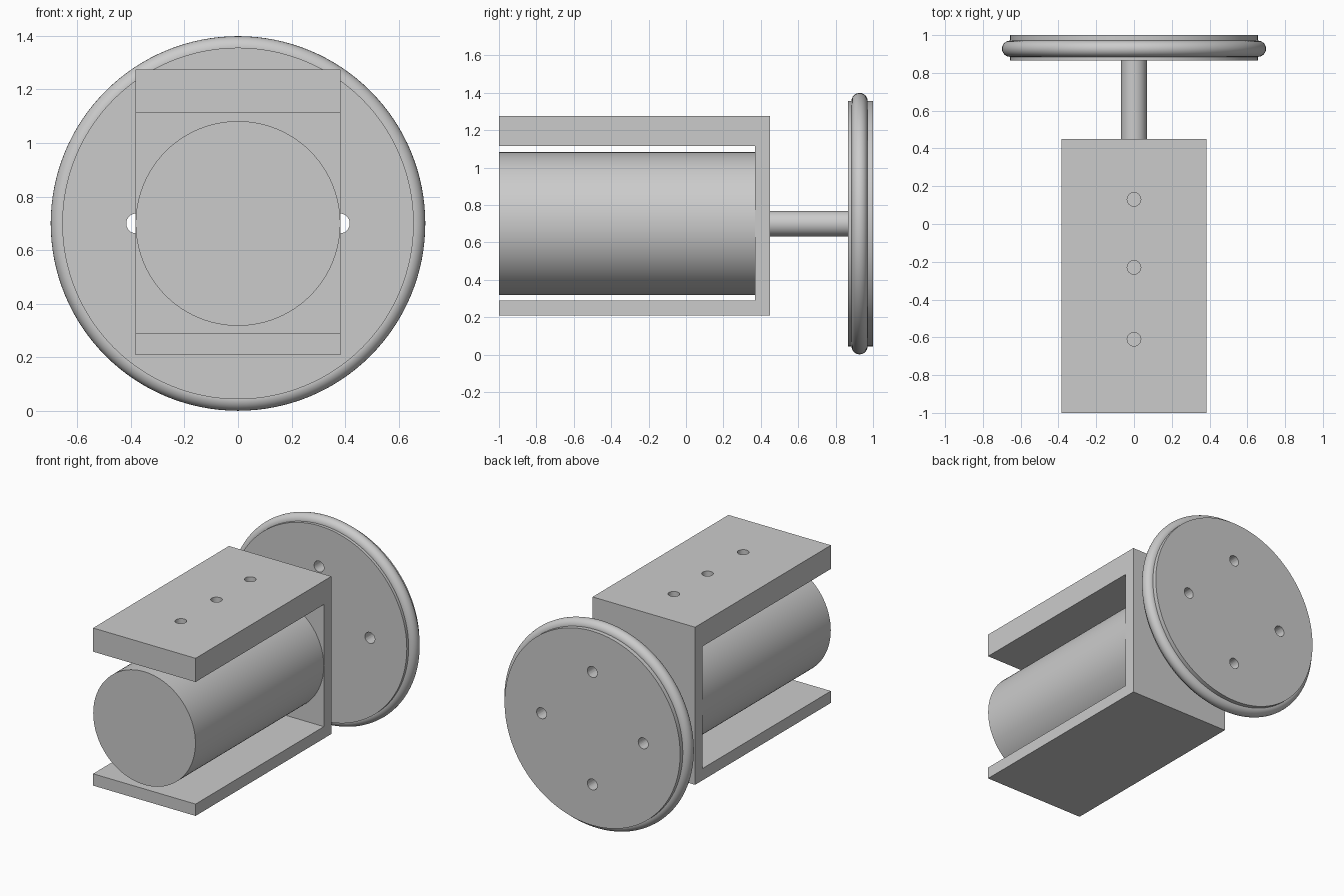
import bpy, bmesh
from math import radians, pi, cos, sin
from mathutils import Matrix, Vector

if "Cube" in bpy.data.objects:
    bpy.data.objects.remove(bpy.data.objects["Cube"])

AXLE_Z = 0.70


def finish(bm, name, smooth=True):
    bmesh.ops.recalc_face_normals(bm, faces=bm.faces)
    mesh = bpy.data.meshes.new(name)
    bm.to_mesh(mesh)
    bm.free()
    obj = bpy.data.objects.new(name, mesh)
    bpy.context.collection.objects.link(obj)
    if smooth:
        bpy.ops.object.select_all(action='DESELECT')
        obj.select_set(True)
        bpy.context.view_layer.objects.active = obj
        bpy.ops.object.shade_smooth_by_angle(angle=radians(30))
    return obj


def add_rod(bm, center, radius, depth, along_y, segments):
    turn = Matrix.Rotation(pi / 2, 4, 'X') if along_y else Matrix()
    bmesh.ops.create_cone(bm, cap_ends=True, segments=segments, radius1=radius,
                          radius2=radius, depth=depth,
                          matrix=Matrix.Translation(center) @ turn)


def y_cylinder(name, radius, y0, y1, segments=96):
    bm = bmesh.new()
    add_rod(bm, (0, (y0 + y1) / 2, AXLE_Z), radius, y1 - y0, True, segments)
    return finish(bm, name)


def drill(target, centers, radius, depth, along_y):
    bm = bmesh.new()
    for c in centers:
        add_rod(bm, c, radius, depth, along_y, 32)
    cutter = finish(bm, target.name + "_hole_cutter", False)
    mod = target.modifiers.new("holes", 'BOOLEAN')
    mod.operation = 'DIFFERENCE'
    mod.solver = 'EXACT'
    mod.object = cutter
    bpy.ops.object.select_all(action='DESELECT')
    target.select_set(True)
    bpy.context.view_layer.objects.active = target
    bpy.ops.object.modifier_apply(modifier=mod.name)
    bpy.data.objects.remove(cutter)
    bpy.ops.object.shade_smooth_by_angle(angle=radians(30))


# C-shaped bracket: side profile (y, z) extruded across x
profile = [(-1, 0.21), (0.45, 0.21), (0.45, 1.275), (-1, 1.275),
           (-1, 1.115), (0.37, 1.115), (0.37, 0.29), (-1, 0.29)]
bm = bmesh.new()
face = bm.faces.new([bm.verts.new((-0.383, y, z)) for y, z in profile])
side = bmesh.ops.extrude_face_region(bm, geom=[face])
verts = [g for g in side["geom"] if isinstance(g, bmesh.types.BMVert)]
bmesh.ops.translate(bm, verts=verts, vec=Vector((0.766, 0, 0)))
bracket = finish(bm, "bracket", False)

# Mounting holes in the top plate
drill(bracket, [(0, y, 1.195) for y in (0.13, -0.23, -0.61)], 0.036, 0.3, False)

# Motor body and output shaft
y_cylinder("motor_body", 0.382, -1, 0.37)
y_cylinder("shaft", 0.068, 0.37, 0.87, 48)

# Wheel disc with four through holes
disc = y_cylinder("wheel_disc", 0.656, 0.865, 1.0, 128)
drill(disc, [(0.38 * cos(k * pi / 2), 0.93, AXLE_Z + 0.38 * sin(k * pi / 2))
             for k in range(4)], 0.037, 0.4, True)

# Round rubber tyre on the rim
bpy.ops.mesh.primitive_torus_add(location=(0, 0.928, AXLE_Z), rotation=(pi / 2, 0, 0),
                                 major_radius=0.656, minor_radius=0.043,
                                 major_segments=128, minor_segments=24)
bpy.context.object.name = "tyre"
bpy.ops.object.shade_smooth_by_angle(angle=radians(40))
